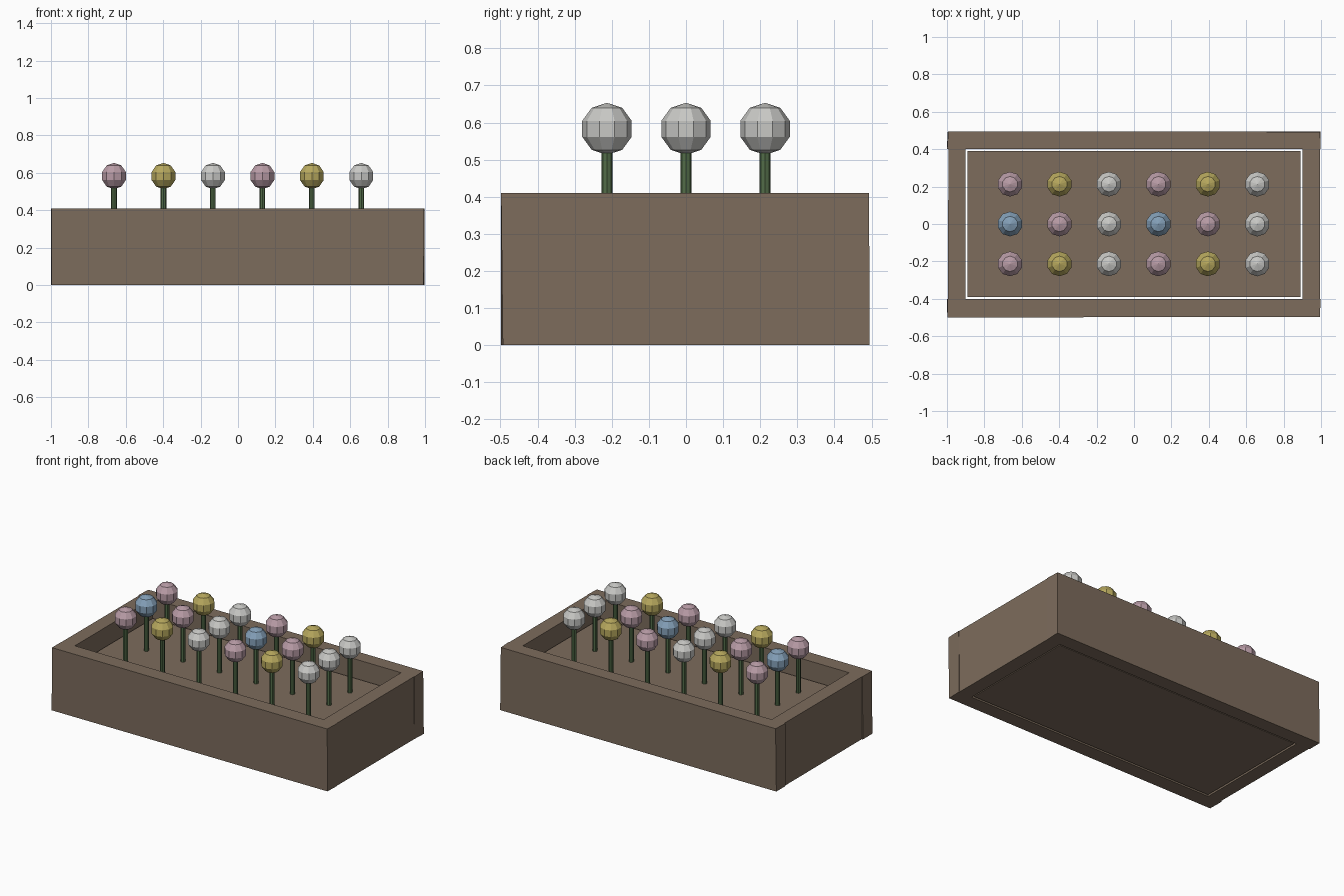
import bpy, bmesh, random
from mathutils import Vector, Matrix

if "Cube" in bpy.data.objects:
    bpy.data.objects.remove(bpy.data.objects["Cube"])

random.seed(4)


def material(name, rgb):
    m = bpy.data.materials.new(name)
    m.diffuse_color = (*rgb, 1)
    m.use_nodes = True
    m.node_tree.nodes["Principled BSDF"].inputs["Base Color"].default_value = m.diffuse_color
    return m


brown = material("earth brown", (0.205, 0.150, 0.108))
green = material("stem green", (0.085, 0.15, 0.065))
pink = material("pale pink", (0.48, 0.33, 0.38))
yellow = material("soft yellow", (0.47, 0.39, 0.11))
white = material("off white", (0.58, 0.58, 0.56))
blue = material("dusty blue", (0.23, 0.35, 0.48))


def finish(bm, name, mat):
    bmesh.ops.recalc_face_normals(bm, faces=bm.faces)
    mesh = bpy.data.meshes.new(name)
    bm.to_mesh(mesh)
    bm.free()
    mesh.materials.append(mat)
    obj = bpy.data.objects.new(name, mesh)
    bpy.context.collection.objects.link(obj)
    return obj


def board(name, lo, hi, wobble=0.0):
    """Box between two corners; outer corners pulled in a little for a rough-cut look."""
    bm = bmesh.new()
    bmesh.ops.create_cube(bm, size=1)
    for v in bm.verts:
        v.co = Vector([hi[i] if v.co[i] > 0 else lo[i] for i in range(3)])
        for i, limit in ((0, 1.0), (1, 0.5)):
            if abs(v.co[i]) > limit - 0.01:
                v.co[i] *= 1 - random.uniform(0, wobble) / limit
    return finish(bm, name, brown)


# Planter walls: two long boards and two end boards between them
H = 0.41
board("front_board", (-1, -0.5, 0), (1, -0.4, H), 0.008)
board("back_board", (-1, 0.4, 0), (1, 0.5, H), 0.008)
board("left_board", (-0.995, -0.4, 0), (-0.9, 0.4, H), 0.004)
board("right_board", (0.9, -0.4, 0), (0.995, 0.4, H), 0.004)

# Soil block, with a narrow gap to the walls
SOIL = 0.29
board("soil", (-0.89, -0.39, 0.003), (0.89, 0.39, SOIL))


# Flowers: thin stem and faceted ball head
def flower(x, y, mat, tag):
    bm = bmesh.new()
    z0, z1 = SOIL - 0.01, 0.53
    bmesh.ops.create_cone(bm, cap_ends=True, segments=8, radius1=0.015, radius2=0.015,
                          depth=z1 - z0, matrix=Matrix.Translation((x, y, (z0 + z1) / 2)))
    finish(bm, "stem_" + tag, green)
    bm = bmesh.new()
    bmesh.ops.create_uvsphere(bm, u_segments=10, v_segments=5, radius=0.07,
                              matrix=Matrix.Translation((x, y, 0.583)))
    finish(bm, "flower_head_" + tag, mat)


outer_row = [pink, yellow, white]
middle_row = [blue, pink, white]
for r, (y, colours) in enumerate([(-0.213, outer_row), (0, middle_row), (0.213, outer_row)]):
    for c in range(6):
        flower(-0.663 + c * 0.2645, y, colours[c % 3], f"{r + 1}_{c + 1}")
